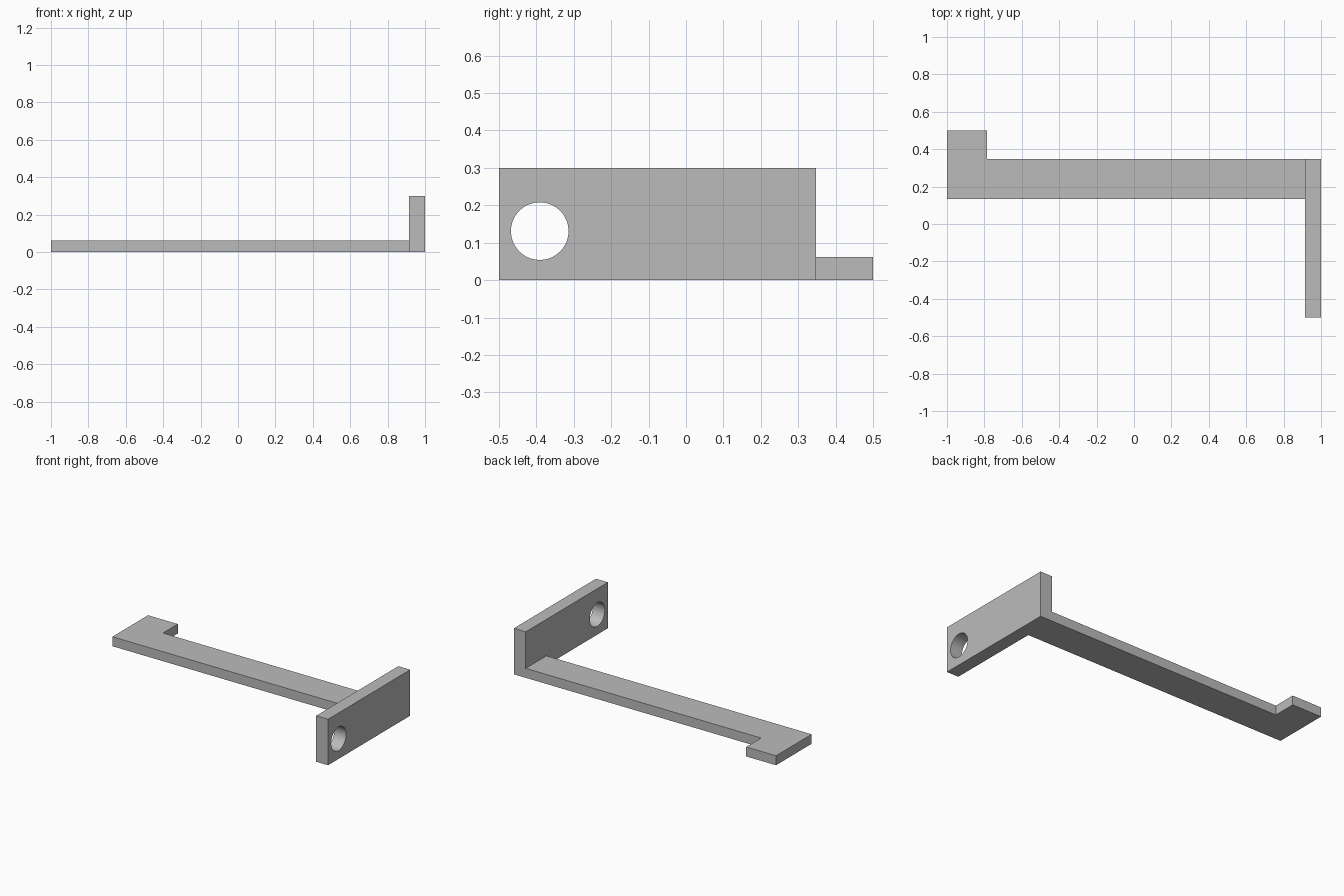
import bpy
import bmesh
from math import radians
from mathutils import Matrix, Vector

default = bpy.data.objects.get("Cube")
if default:
    bpy.data.objects.remove(default, do_unlink=True)

grey = bpy.data.materials.new("plain grey")
grey.use_nodes = True
colour = (0.5, 0.5, 0.5, 1)
grey.diffuse_color = colour
grey.node_tree.nodes["Principled BSDF"].inputs["Base Color"].default_value = colour


def make_object(name, bm):
    bmesh.ops.recalc_face_normals(bm, faces=bm.faces)
    mesh = bpy.data.meshes.new(name)
    bm.to_mesh(mesh)
    bm.free()
    mesh.materials.append(grey)
    obj = bpy.data.objects.new(name, mesh)
    bpy.context.collection.objects.link(obj)
    return obj


def prism(name, outline, direction):
    """Extrude a closed outline along a direction."""
    bm = bmesh.new()
    face = bm.faces.new([bm.verts.new(p) for p in outline])
    result = bmesh.ops.extrude_face_region(bm, geom=[face], use_keep_orig=True)
    moved = [v for v in result["geom"] if isinstance(v, bmesh.types.BMVert)]
    bmesh.ops.translate(bm, verts=moved, vec=Vector(direction))
    return make_object(name, bm)


left, right, plate_x = -1.0, 1.0, 0.914
front, back = -0.5, 0.347

# Flat arm with a short hook at its far end
arm_outline = [(left, 0.133), (plate_x, 0.133), (plate_x, back),
               (-0.785, back), (-0.785, 0.5), (left, 0.5)]
prism("hooked_arm", [(x, y, 0) for x, y in arm_outline], (0, 0, 0.062))

# Upright end plate
plate_outline = [(front, 0), (back, 0), (back, 0.3), (front, 0.3)]
plate = prism("end_plate", [(plate_x, y, z) for y, z in plate_outline],
              (right - plate_x, 0, 0))

# Round hole through the plate
bm = bmesh.new()
place = Matrix.Translation((0.957, -0.391, 0.131)) @ Matrix.Rotation(radians(90), 4, "Y")
bmesh.ops.create_cone(bm, cap_ends=True, segments=64, radius1=0.077,
                      radius2=0.077, depth=0.3, matrix=place)
cutter = make_object("hole_cutter", bm)
cutter.hide_render = True

cut = plate.modifiers.new("hole", "BOOLEAN")
cut.operation = "DIFFERENCE"
cut.solver = "EXACT"
cut.object = cutter
bpy.context.view_layer.objects.active = plate
plate.select_set(True)
bpy.ops.object.modifier_apply(modifier=cut.name)
bpy.data.objects.remove(cutter, do_unlink=True)
bpy.ops.object.shade_smooth_by_angle(angle=radians(30))
